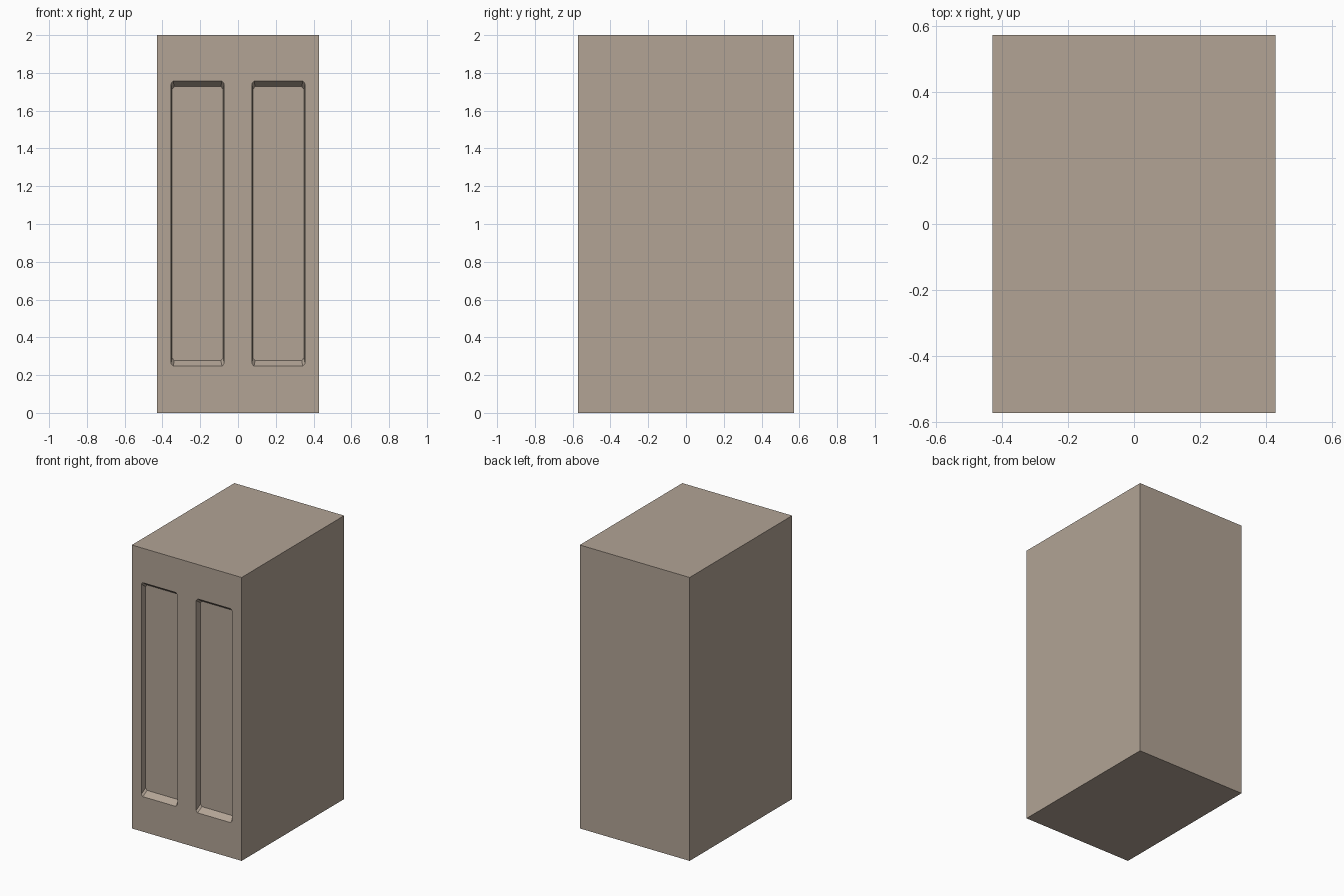
import bpy, bmesh

if "Cube" in bpy.data.objects:
    bpy.data.objects.remove(bpy.data.objects["Cube"])

W, D, H = 0.857, 1.143, 2.0          # overall size
PX, PZ = 0.214, 1.002                # panel centre
HX, HZ = 0.141, 0.755                # panel half size
TAPER, DEPTH = 0.96, 0.04            # recess floor scale and depth
CX, CZ = 0.012, 0.014                # clipped panel corners

bm = bmesh.new()
y = -D / 2


def verts(points):
    return [bm.verts.new(p) for p in points]


def rect(hx, hz, z, yy):
    return [(-hx, yy, z - hz), (hx, yy, z - hz), (hx, yy, z + hz), (-hx, yy, z + hz)]


def clipped(cx, s, yy):
    """Panel outline with clipped corners, counter-clockwise from lower left."""
    x, z, u, v = HX * s, HZ * s, HX * s - CX, HZ * s - CZ
    pts = [(-x, -v), (-u, -z), (u, -z), (x, -v), (x, v), (u, z), (-u, z), (-x, v)]
    return verts([(cx + px, yy, PZ + pz) for px, pz in pts])


def bridge(a, b):
    for i in range(len(a)):
        j = (i + 1) % len(a)
        bm.faces.new((a[i], a[j], b[j], b[i]))


# Plain sides, back, top and bottom
front = verts(rect(W / 2, H / 2, H / 2, y))
back = verts(rect(W / 2, H / 2, H / 2, -y))
bridge(front, back)
bm.faces.new(back)

# Two tapered recessed panels
rims = []
for side in (-1, 1):
    rim = clipped(side * PX, 1, y)
    floor = clipped(side * PX, TAPER, y + DEPTH)
    bridge(rim, floor)
    bm.faces.new(floor)
    rims.append(rim)

# Front frame around the panels
a, b = rims
bm.faces.new((front[0], a[0], a[7], front[3]))
bm.faces.new((b[3], front[1], front[2], b[4]))
bm.faces.new((a[3], b[0], b[7], a[4]))
bm.faces.new([front[0], front[1]] + b[3::-1] + a[3::-1])
bm.faces.new([front[2], front[3]] + a[7:3:-1] + b[7:3:-1])
bmesh.ops.recalc_face_normals(bm, faces=bm.faces)

mesh = bpy.data.meshes.new("panelled_block")
bm.to_mesh(mesh)
bm.free()
block = bpy.data.objects.new("panelled_block", mesh)
bpy.context.collection.objects.link(block)

# Warm grey-brown finish
mat = bpy.data.materials.new("warm_brown")
mat.diffuse_color = (0.445, 0.369, 0.301, 1)
mat.use_nodes = True
mat.node_tree.nodes["Principled BSDF"].inputs["Base Color"].default_value = mat.diffuse_color
mesh.materials.append(mat)
